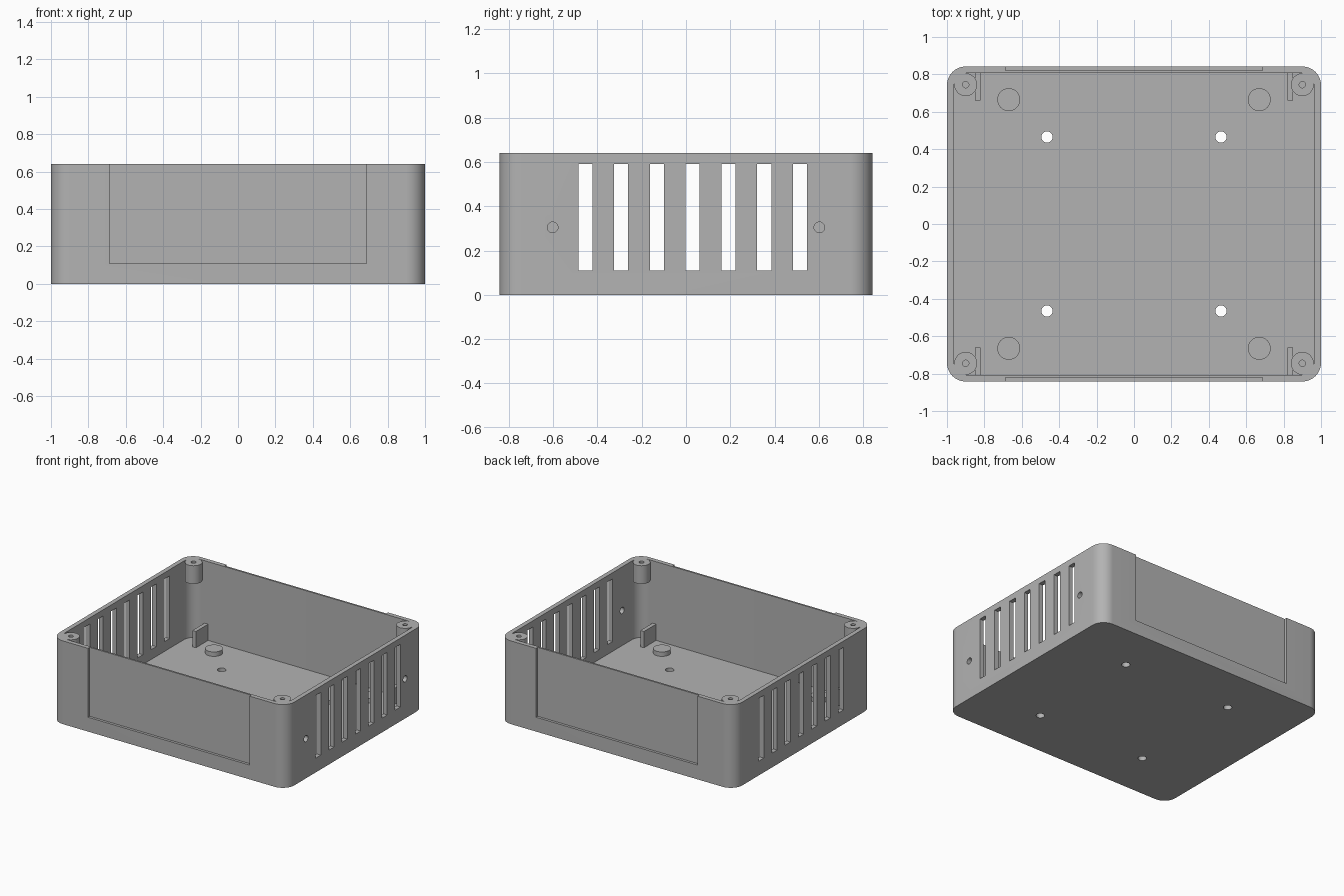
import bpy
import bmesh
from math import cos, sin, pi, radians
from mathutils import Matrix, Vector

cube = bpy.data.objects.get("Cube")
if cube:
    bpy.data.objects.remove(cube, do_unlink=True)

GREY = (0.45, 0.45, 0.45, 1)
plastic = bpy.data.materials.new("grey_plastic")
plastic.use_nodes = True
plastic.diffuse_color = GREY
plastic.node_tree.nodes["Principled BSDF"].inputs["Base Color"].default_value = GREY

HX, HY, H = 1.0, 0.842, 0.64        # outer half sizes and height
IX, IY, FLOOR = 0.965, 0.808, 0.035  # cavity half sizes and floor level


def box(bm, x, y, z):
    """Box from three (low, high) ranges."""
    size = Vector((x[1] - x[0], y[1] - y[0], z[1] - z[0]))
    mid = Vector((sum(x), sum(y), sum(z))) / 2
    scale = Matrix.Diagonal(size).to_4x4()
    bmesh.ops.create_cube(bm, size=1, matrix=Matrix.Translation(mid) @ scale)


def rod(bm, centre, radius, length, along_x=False):
    turn = Matrix.Rotation(pi / 2, 4, "Y") if along_x else Matrix.Identity(4)
    bmesh.ops.create_cone(bm, cap_ends=True, segments=32, radius1=radius, radius2=radius,
                          depth=length, matrix=Matrix.Translation(centre) @ turn)


def rounded_block(bm, hx, hy, r, low, high):
    """Upright block with four rounded corners."""
    verts = []
    for k, (sx, sy) in enumerate(((1, 1), (-1, 1), (-1, -1), (1, -1))):
        for i in range(13):
            a = (k + i / 12) * pi / 2
            verts.append(bm.verts.new((sx * (hx - r) + r * cos(a), sy * (hy - r) + r * sin(a), low)))
    face = bm.faces.new(verts)
    top = bmesh.ops.extrude_face_region(bm, geom=[face], use_keep_orig=True)["geom"]
    bmesh.ops.translate(bm, vec=(0, 0, high - low),
                        verts=[v for v in top if isinstance(v, bmesh.types.BMVert)])


def finish(name, bm):
    bmesh.ops.recalc_face_normals(bm, faces=bm.faces)
    mesh = bpy.data.meshes.new(name)
    bm.to_mesh(mesh)
    bm.free()
    mesh.materials.append(plastic)
    obj = bpy.data.objects.new(name, mesh)
    bpy.context.collection.objects.link(obj)
    return obj


def select(obj):
    bpy.ops.object.select_all(action="DESELECT")
    obj.select_set(True)
    bpy.context.view_layer.objects.active = obj


def cut(obj, bm):
    cutter = finish("cutter", bm)
    cutter.hide_render = True
    mod = obj.modifiers.new("cut", "BOOLEAN")
    mod.operation, mod.solver, mod.object = "DIFFERENCE", "EXACT", cutter
    select(obj)
    bpy.ops.object.modifier_apply(modifier=mod.name)
    bpy.data.objects.remove(cutter, do_unlink=True)


def smooth(obj):
    select(obj)
    bpy.ops.object.shade_smooth_by_angle(angle=radians(30))


corners = [(sx, sy) for sx in (-1, 1) for sy in (-1, 1)]

# Open tray: rounded block with a rounded cavity
bm = bmesh.new()
rounded_block(bm, HX, HY, 0.1, 0, H)
case = finish("case_shell", bm)
bm = bmesh.new()
rounded_block(bm, IX, IY, 0.085, FLOOR, H + 0.1)
cut(case, bm)

# Openings: vent slots, panel recesses, floor holes and side holes
bm = bmesh.new()
for i in range(-3, 4):
    y = 0.03 + i * 0.1615
    box(bm, (-1.1, 1.1), (y - 0.032, y + 0.032), (0.11, 0.592))
box(bm, (-0.687, 0.687), (0.822, 0.95), (0.11, H + 0.1))
box(bm, (-0.687, 0.687), (-0.95, -0.822), (0.11, H + 0.1))
for sx, sy in corners:
    rod(bm, (sx * 0.465, sy * 0.465, 0), 0.03, 0.16)
for sy in (-1, 1):
    rod(bm, (1, sy * 0.602, 0.305), 0.024, 0.2, along_x=True)
cut(case, bm)
smooth(case)

for sx, sy in corners:
    place = ("back" if sy > 0 else "front") + ("_left" if sx > 0 else "_right")

    # Short screw post hanging from the rim, with a blind hole
    bm = bmesh.new()
    rod(bm, (sx * 0.9, sy * 0.745, H - 0.07), 0.061, 0.14)
    post = finish("screw_post_" + place, bm)
    bm = bmesh.new()
    rod(bm, (sx * 0.9, sy * 0.745, H), 0.017, 0.2)
    cut(post, bm)
    smooth(post)

    # Low round pad on the floor
    bm = bmesh.new()
    rod(bm, (sx * 0.67, sy * 0.665, FLOOR + 0.012), 0.061, 0.044)
    smooth(finish("floor_pad_" + place, bm))

    # Upright rib against the end wall
    bm = bmesh.new()
    box(bm, sorted((sx * 0.82, sx * 0.85)), sorted((sy * 0.66, sy * 0.812)), (FLOOR - 0.01, 0.16))
    finish("wall_rib_" + place, bm)
